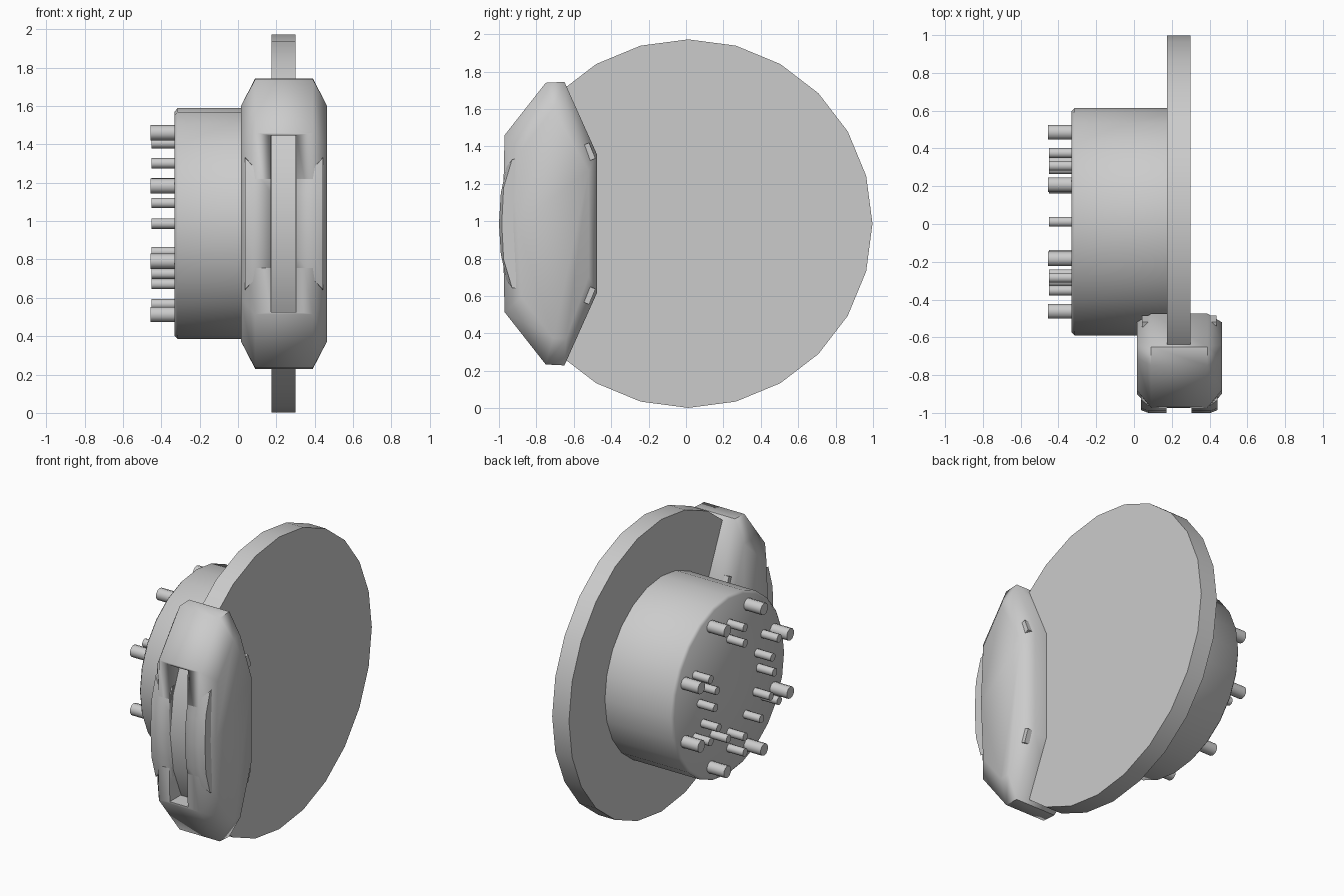
import bpy
import bmesh
from math import sin, cos, pi, radians

old = bpy.data.objects.get("Cube")
if old:
    bpy.data.objects.remove(old, do_unlink=True)

metal = bpy.data.materials.new("grey_metal")
metal.use_nodes = True
GREY = (0.6, 0.6, 0.6, 1)
metal.diffuse_color = GREY
metal.node_tree.nodes["Principled BSDF"].inputs["Base Color"].default_value = GREY

CY, CZ = 0.012, 0.987      # axle position


def finish(bm, name, angle=35):
    bmesh.ops.recalc_face_normals(bm, faces=bm.faces)
    mesh = bpy.data.meshes.new(name)
    bm.to_mesh(mesh)
    bm.free()
    obj = bpy.data.objects.new(name, mesh)
    bpy.context.collection.objects.link(obj)
    mesh.materials.append(metal)
    bpy.ops.object.select_all(action='DESELECT')
    obj.select_set(True)
    bpy.context.view_layer.objects.active = obj
    bpy.ops.object.shade_smooth_by_angle(angle=radians(angle))
    return obj


def loft(name, layers, angle=35):
    """Skin closed (y, z) outlines placed at successive x positions."""
    bm = bmesh.new()
    rings = [[bm.verts.new((x, y, z)) for y, z in outline] for x, outline in layers]
    n = len(rings[0])
    for a, b in zip(rings, rings[1:]):
        for i in range(n):
            j = (i + 1) % n
            bm.faces.new((a[i], a[j], b[j], b[i]))
    bm.faces.new(rings[0])
    bm.faces.new(rings[-1])
    return finish(bm, name, angle)


def circle(radius, sides, y=CY, z=CZ):
    return [(y + radius * sin(2 * pi * i / sides), z + radius * cos(2 * pi * i / sides))
            for i in range(sides)]


def box(name, centre, size):
    bm = bmesh.new()
    bmesh.ops.create_cube(bm, size=1)
    bmesh.ops.scale(bm, vec=size, verts=bm.verts)
    bmesh.ops.translate(bm, vec=centre, verts=bm.verts)
    return finish(bm, name)


def mirrored(half):
    """Complete an outline from its upper half, mirrored about the axle height."""
    return half + [(y, 2 * CZ - z) for y, z in reversed(half) if abs(z - CZ) > 0.001]


# Rotor disc and hub
loft("rotor_disc", [(0.175, circle(0.985, 24)), (0.30, circle(0.985, 24))])
loft("hub", [(-0.33, circle(0.585, 24)), (-0.315, circle(0.602, 24)),
             (0.18, circle(0.602, 24))], 50)


# Rings of studs and small pins on the hub face
def pins(name, ring, radius, angles, tip):
    for k, deg in enumerate(angles):
        a = radians(deg)
        ends = circle(radius, 10, CY + ring * cos(a), CZ + ring * sin(a))
        loft(f"{name}_{k + 1}", [(tip, ends), (-0.32, ends)], 50)


pins("stud", 0.513, 0.04, [22.5 + 45 * i for i in range(8)], -0.455)
pins("outer_pin", 0.42, 0.027, [30 + 60 * i for i in range(6)], -0.45)
pins("inner_pin", 0.315, 0.027, [0, 20, 90, 160, 180, 208, 236, 270, 304, 332], -0.45)

# Caliper body: chamfered sides around a broad middle section
broad = mirrored([(-0.475, 1.355), (-0.65, 1.745), (-0.75, 1.74), (-0.97, 1.46), (-0.98, CZ)])
flank = mirrored([(-0.52, 1.27), (-0.64, 1.60), (-0.71, 1.60), (-0.88, 1.38), (-0.90, CZ)])
caliper = loft("caliper", [(0.015, flank), (0.09, broad), (0.39, broad), (0.465, flank)], 60)

# Raised pad on the front of the caliper
pad = mirrored([(-0.87, 1.34), (-0.93, 1.33), (-0.975, 1.18), (-0.985, CZ)])
face = mirrored([(-0.87, 1.30), (-0.96, 1.29), (-0.99, 1.15), (-1.0, CZ)])
front_pad = loft("caliper_front_pad", [(0.037, pad), (0.075, face), (0.405, face), (0.443, pad)], 50)

# Slot through which the disc edge shows
cutter = box("slot_cutter", (0.238, -0.95, CZ), (0.134, 0.26, 0.92))
cutter.hide_render = True
cutter.hide_set(True)
for target in (caliper, front_pad):
    mod = target.modifiers.new("slot", 'BOOLEAN')
    mod.object = cutter
    mod.operation = 'DIFFERENCE'
    mod.solver = 'EXACT'
    bpy.context.view_layer.objects.active = target
    bpy.ops.object.modifier_apply(modifier="slot")
bpy.data.objects.remove(cutter, do_unlink=True)

# Small guide tabs on the rear edges
for side, x in (("right", 0.06), ("left", 0.42)):
    for level, s in (("upper", 1), ("lower", -1)):
        tab = box(f"{side}_{level}_guide_tab", (0, 0, 0), (0.035, 0.03, 0.09))
        tab.location = (x, -0.515, CZ + s * 0.385)
        tab.rotation_euler.x = s * radians(22)
